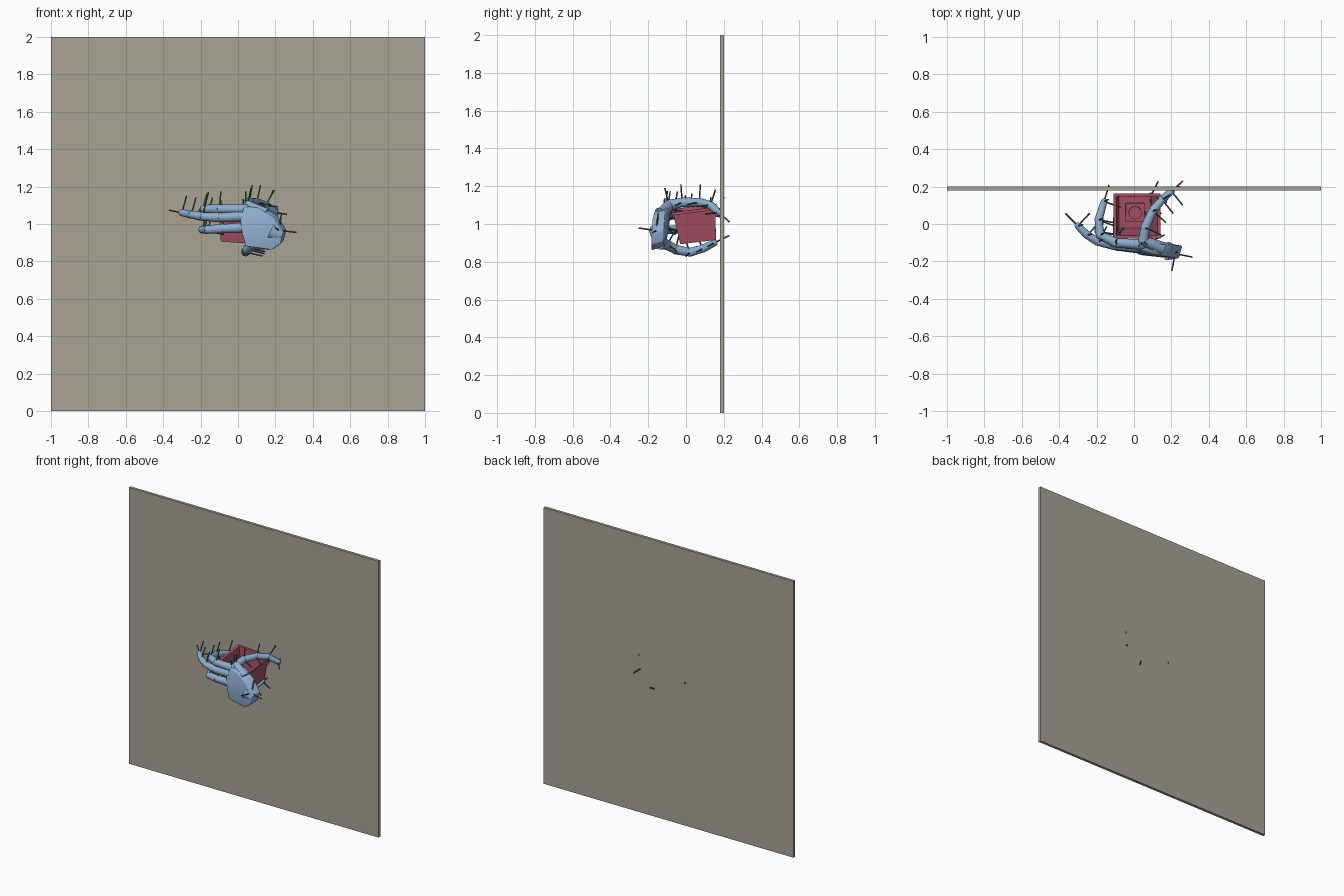
import bpy, bmesh, math
from mathutils import Vector, Matrix

if "Cube" in bpy.data.objects:
    bpy.data.objects.remove(bpy.data.objects["Cube"])


def material(name, color):
    m = bpy.data.materials.new(name)
    m.diffuse_color = (*color, 1)
    m.use_nodes = True
    m.node_tree.nodes["Principled BSDF"].inputs["Base Color"].default_value = m.diffuse_color
    return m


SKIN = material("blue", (0.27, 0.42, 0.62))
RED_BOX = material("crimson", (0.42, 0.09, 0.14))
WALL = material("taupe", (0.40, 0.36, 0.30))
AXES = [material("axis_red", (0.35, 0.05, 0.04)),
        material("axis_green", (0.03, 0.24, 0.12)),
        material("axis_blue", (0.06, 0.13, 0.24))]


def finish(bm, name, mat, smooth=None):
    bmesh.ops.recalc_face_normals(bm, faces=bm.faces)
    me = bpy.data.meshes.new(name)
    bm.to_mesh(me)
    bm.free()
    ob = bpy.data.objects.new(name, me)
    bpy.context.collection.objects.link(ob)
    me.materials.append(mat)
    if smooth:
        bpy.context.view_layer.objects.active = ob
        bpy.ops.object.select_all(action='DESELECT')
        ob.select_set(True)
        bpy.ops.object.shade_smooth_by_angle(angle=math.radians(smooth))
    return ob


def rod(bm, a, b, r1, r2, seg=12):
    d = b - a
    m = Matrix.Translation((a + b) / 2) @ d.to_track_quat('Z', 'Y').to_matrix().to_4x4()
    bmesh.ops.create_cone(bm, cap_ends=True, segments=seg, radius1=r1, radius2=r2,
                          depth=d.length, matrix=m)


def ball(bm, p, r):
    bmesh.ops.create_uvsphere(bm, u_segments=12, v_segments=8, radius=r,
                              matrix=Matrix.Translation(p))


# Back wall
bm = bmesh.new()
bmesh.ops.create_cube(bm, size=1, matrix=Matrix.Translation((0, 0.19, 1)) @ Matrix.Diagonal((2, 0.02, 2, 1)))
finish(bm, "wall", WALL)

# Open tapered box held by the hand
bm = bmesh.new()
loops = []
for hx, hy, z in [(0.095, 0.095, -0.09), (0.118, 0.112, 0.07), (0.126, 0.12, 0.07), (0.126, 0.12, 0.085),
                  (0.11, 0.105, 0.085), (0.085, 0.085, -0.075)]:
    loops.append([bm.verts.new((sx * hx, sy * hy, z))
                  for sx, sy in ((-1, -1), (1, -1), (1, 1), (-1, 1))])
for lo, hi in zip(loops, loops[1:]):
    for i in range(4):
        bm.faces.new((lo[i], lo[(i + 1) % 4], hi[(i + 1) % 4], hi[i]))
bm.faces.new(loops[0])
bm.faces.new(loops[-1])
box = finish(bm, "held_box", RED_BOX)

# Raised square and ring on the floor of the box
bm = bmesh.new()
bmesh.ops.create_cube(bm, size=1, matrix=Matrix.Translation((0, 0, -0.07)) @ Matrix.Diagonal((0.1, 0.1, 0.02, 1)))
rod(bm, Vector((0, 0, -0.06)), Vector((0, 0, -0.05)), 0.035, 0.035, 20)
boss = finish(bm, "box_floor_boss", RED_BOX)
for ob in (box, boss):
    ob.location = (0.01, 0.053, 1.0)
    ob.rotation_euler = (math.radians(7), math.radians(4), 0)

# Finger joint chains, knuckle to tip
fingers = {
    "thumb": [(0.05, -0.09, 1.10), (0.06, -0.02, 1.115), (0.10, 0.07, 1.115), (0.15, 0.13, 1.10), (0.20, 0.175, 1.06)],
    "index_finger": [(0.04, -0.11, 1.08), (-0.10, -0.10, 1.08), (-0.18, -0.06, 1.08), (-0.19, 0.02, 1.07), (-0.16, 0.12, 1.05)],
    "middle_finger": [(0.03, -0.125, 1.04), (-0.10, -0.115, 1.035), (-0.19, -0.095, 1.04), (-0.25, -0.06, 1.05), (-0.30, -0.01, 1.06)],
    "ring_finger": [(0.03, -0.13, 0.98), (-0.08, -0.12, 0.975), (-0.16, -0.10, 0.97), (-0.19, -0.04, 0.97), (-0.18, 0.02, 0.97)],
    "little_finger": [(0.08, -0.10, 0.89), (0.05, -0.055, 0.865), (0.04, 0.02, 0.85), (0.06, 0.09, 0.87), (0.09, 0.15, 0.90)],
}
joints = []
for name, pts in fingers.items():
    pts = [Vector(p) for p in pts]
    bm = bmesh.new()
    for i, (a, b) in enumerate(zip(pts, pts[1:])):
        r = 0.028 - 0.002 * i
        rod(bm, a, b, r, r - 0.004)
        ball(bm, a, r - 0.001)
    ball(bm, pts[-1], 0.018)
    finish(bm, name, SKIN, 40)
    joints += [(p, (pts[min(i + 1, 4)] - pts[min(i, 3)]).normalized()) for i, p in enumerate(pts)]

# Palm: convex slab from knuckles to wrist, rounded by a bevel
bm = bmesh.new()
for x, y, z in [(0.04, -0.105, 1.10), (0.02, -0.12, 1.03), (0.03, -0.13, 0.955), (0.05, -0.135, 0.89),
                (0.12, -0.13, 1.09), (0.20, -0.145, 1.04), (0.25, -0.15, 0.96), (0.235, -0.15, 0.90),
                (0.19, -0.15, 0.87)]:
    for t in (-0.032, 0.032):
        bm.verts.new((x + t * 0.3, y + t, z + t * 0.3))
res = bmesh.ops.convex_hull(bm, input=bm.verts)
palm = finish(bm, "palm", SKIN)
bev = palm.modifiers.new("round", 'BEVEL')
bev.width, bev.segments, bev.limit_method = 0.014, 3, 'ANGLE'
palm.data.polygons.foreach_set("use_smooth", [True] * len(palm.data.polygons))

# Wrist stub and base of thumb
bm = bmesh.new()
rod(bm, Vector((0.18, -0.145, 0.96)), Vector((0.235, -0.155, 0.935)), 0.05, 0.03, 16)
rod(bm, Vector((0.15, -0.13, 1.05)), Vector((0.05, -0.09, 1.10)), 0.035, 0.027)
rod(bm, Vector((0.15, -0.14, 0.90)), Vector((0.08, -0.10, 0.89)), 0.035, 0.027)
finish(bm, "wrist_and_finger_bases", SKIN, 40)
joints.append((Vector((0.22, -0.158, 0.965)), Vector((0.97, -0.2, -0.1)).normalized()))

# Coordinate axis pins at every joint
pins = [bmesh.new() for _ in range(3)]
for p, d in joints:
    side = d.cross(Vector((0.25, 0.1, 1))).normalized()
    up = side.cross(d)
    for bm, v in zip(pins, (d, up, side)):
        rod(bm, p, p + v * 0.095, 0.004, 0.004, 8)
for bm, mat, n in zip(pins, AXES, ("red", "green", "blue")):
    finish(bm, n + "_axis_pins", mat, 40)
